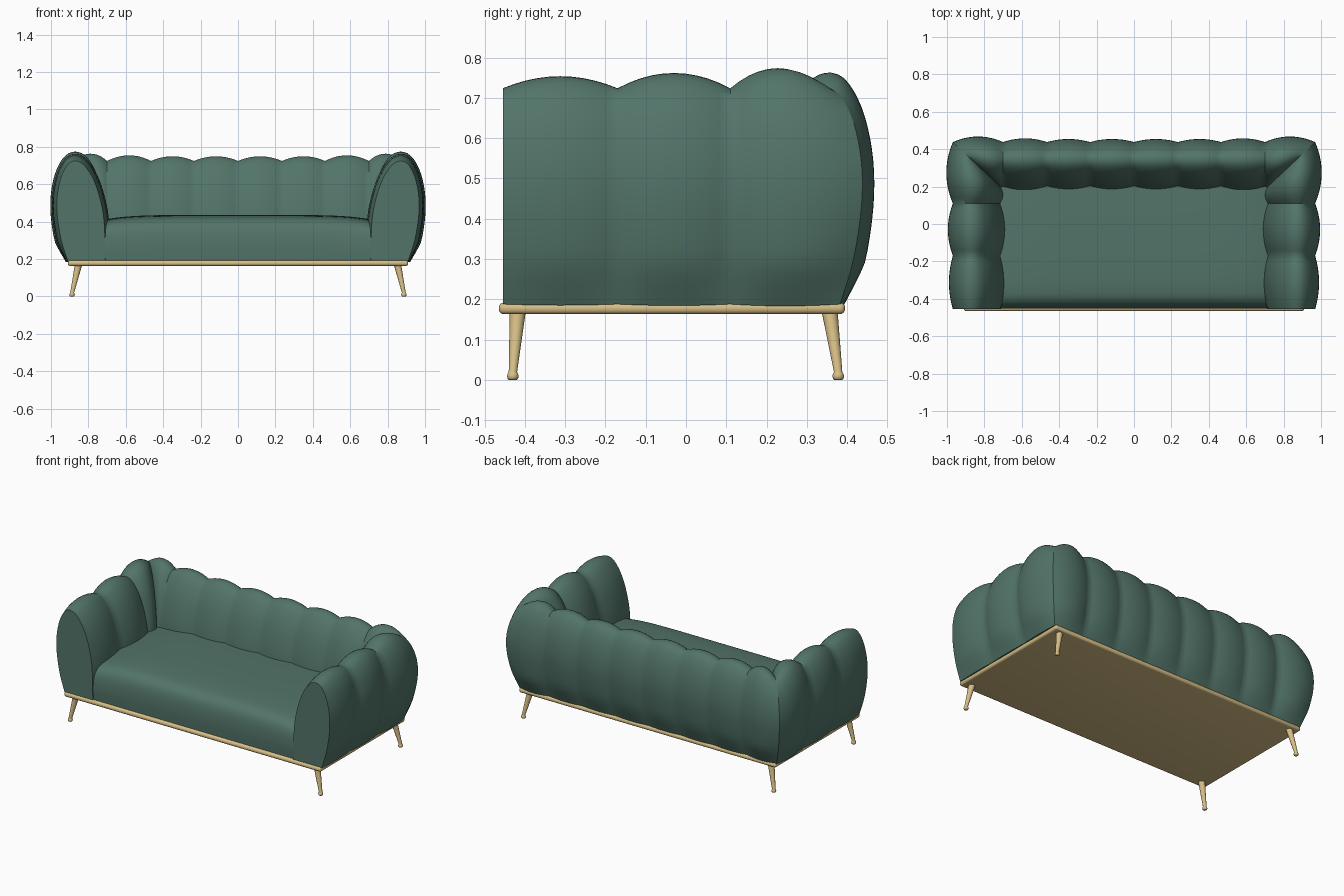
import bpy, bmesh, math
from mathutils import Vector

cube = bpy.data.objects.get("Cube")
if cube:
    bpy.data.objects.remove(cube)


def material(name, rgb, rough):
    m = bpy.data.materials.new(name)
    m.use_nodes = True
    m.diffuse_color = (*rgb, 1)
    node = m.node_tree.nodes["Principled BSDF"]
    node.inputs["Base Color"].default_value = (*rgb, 1)
    node.inputs["Roughness"].default_value = rough
    return m


GREEN = material("green velvet", (0.085, 0.175, 0.14), 0.8)
GOLD = material("pale brass", (0.68, 0.52, 0.24), 0.5)


def finish(name, bm, mat, angle=50):
    bmesh.ops.recalc_face_normals(bm, faces=bm.faces)
    me = bpy.data.meshes.new(name)
    bm.to_mesh(me)
    bm.free()
    me.materials.append(mat)
    ob = bpy.data.objects.new(name, me)
    bpy.context.collection.objects.link(ob)
    bpy.ops.object.select_all(action="DESELECT")
    ob.select_set(True)
    bpy.context.view_layer.objects.active = ob
    bpy.ops.object.shade_smooth_by_angle(angle=math.radians(angle))
    return ob


def loft(rows):
    """Skin closed rings of equal length and cap both ends."""
    bm = bmesh.new()
    rings = [[bm.verts.new(p) for p in row] for row in rows]
    n = len(rows[0])
    for a, b in zip(rings, rings[1:]):
        for j in range(n):
            k = (j + 1) % n
            bm.faces.new((a[j], a[k], b[k], b[j]))
    bm.faces.new(rings[0])
    bm.faces.new(rings[-1])
    return bm


def smooth_path(pts, steps):
    """Catmull-Rom curve through the points."""
    p = [Vector(q) for q in pts]
    p = [2 * p[0] - p[1]] + p + [2 * p[-1] - p[-2]]
    out = []
    for a, b, c, d in zip(p, p[1:], p[2:], p[3:]):
        for i in range(steps):
            t = i / steps
            out.append(0.5 * (2 * b + (c - a) * t + (2 * a - 5 * b + 4 * c - d) * t ** 2
                              + (3 * b - a - 3 * c + d) * t ** 3))
    return out + [p[-2]]


# Upholstery cross-section: outward distance and height
section = smooth_path([(0.91, 0.188), (0.945, 0.3), (0.966, 0.43), (0.966, 0.54), (0.945, 0.64),
                       (0.91, 0.705), (0.87, 0.724), (0.825, 0.703), (0.775, 0.63),
                       (0.737, 0.52), (0.715, 0.39), (0.71, 0.188)], 4)
normals = []
for i in range(len(section)):
    t = section[min(i + 1, len(section) - 1)] - section[max(i - 1, 0)]
    normals.append(Vector((-t.y, t.x)).normalized() * -1)


def back_offset(u):
    return 0.195 + (u - 0.71) * 0.94


def channels(bounds, puffs, place, steps=10):
    """Rows of a channelled roll; bounds(u) gives the crease positions."""
    rows = []
    for k, puff in enumerate(puffs):
        for i in range(0 if k == 0 else 1, steps + 1):
            t = i / steps
            row = []
            for p, n in zip(section, normals):
                edge = bounds(p.x)
                a, b = edge[k], edge[k + 1]
                low = min(1, 0.3 + (p.y - 0.188) * 6)
                h = puff * 4 * t * (1 - t) * min(1, abs(b - a) / 0.2) * low
                row.append(place(p.x + n.x * h * 0.7, a + (b - a) * t, p.y + n.y * h))
            rows.append(row)
    return rows


# Arms, mitred into the back
for name, side in (("left_arm", 1), ("right_arm", -1)):
    finish(name, loft(channels(lambda u: (-0.455, -0.17, 0.11, back_offset(u)),
                               (0.03, 0.038, 0.05),
                               lambda u, s, z: (side * u, s, z))), GREEN)

# Back with eight channels
finish("backrest", loft(channels(
    lambda u: (-u, -0.7, -0.465, -0.235, 0, 0.235, 0.465, 0.7, u),
    (0.045, 0.03, 0.025, 0.025, 0.025, 0.025, 0.03, 0.045),
    lambda u, s, z: (s, back_offset(u), z))), GREEN)

# Seat cushion with rolled front and slightly drooping ends
seat = smooth_path([(-0.448, 0.188), (-0.451, 0.28), (-0.44, 0.36), (-0.41, 0.403), (-0.35, 0.424),
                    (-0.2, 0.434), (0.05, 0.435), (0.26, 0.43)], 4) + [Vector((0.26, 0.188))]
rows = []
for i in range(25):
    x = -0.735 + 1.47 * i / 24
    droop = 0.03 * abs(x / 0.735) ** 6
    rows.append([(x, p.x, p.y - droop * (p.y - 0.188) / 0.247) for p in seat])
finish("seat_cushion", loft(rows), GREEN)

# Base frame with rounded rails
bm = bmesh.new()
bmesh.ops.create_cube(bm, size=1)
for v in bm.verts:
    v.co = Vector((v.co.x * 1.82, v.co.y * 0.86 - 0.035, v.co.z * 0.029 + 0.1775))
bmesh.ops.bevel(bm, geom=bm.edges[:], offset=0.013, segments=4, profile=0.5, affect="EDGES")
finish("base_frame", bm, GOLD, 35)

# Splayed tapered legs with small round feet
LEG = [(0.0, 0.010), (0.003, 0.013), (0.009, 0.0145), (0.015, 0.013), (0.018, 0.011),
       (0.021, 0.0105), (0.172, 0.02)]
for depth, y0, y1 in (("front", -0.43, -0.418), ("back", 0.378, 0.357)):
    for name, side in (("left", 1), ("right", -1)):
        rows = []
        for z, r in LEG:
            t = max(0, (z - 0.018) / 0.15)
            cx, cy = side * (0.887 - 0.034 * t), y0 + (y1 - y0) * t
            rows.append([(cx + r * math.cos(a * math.pi / 10), cy + r * math.sin(a * math.pi / 10), z)
                         for a in range(20)])
        finish(f"{depth}_{name}_leg", loft(rows), GOLD)
